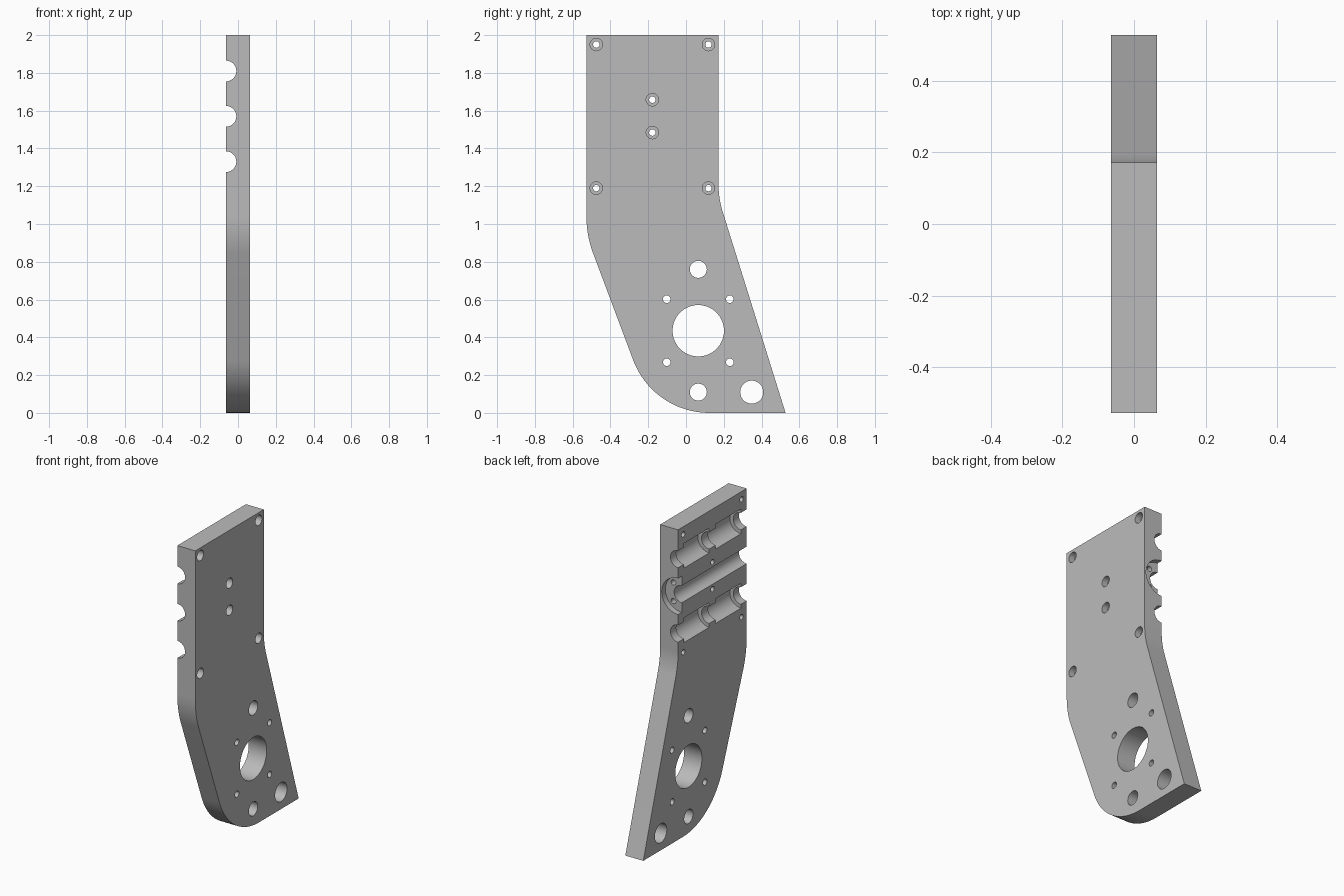
import bpy, bmesh, math
from mathutils import Vector

cube = bpy.data.objects.get("Cube")
if cube:
    bpy.data.objects.remove(cube, do_unlink=True)

HALF = 0.064        # half thickness of the plate
MID_Y = -0.178      # middle of the upper section
END_Y = 0.172       # rear edge of the upper section

grey = bpy.data.materials.new("plain grey")
grey.use_nodes = True
grey.diffuse_color = (0.5, 0.5, 0.5, 1)
grey.node_tree.nodes["Principled BSDF"].inputs["Base Color"].default_value = (0.5, 0.5, 0.5, 1)


def rounded(corners, steps=20):
    """Outline from (y, z, radius) corners, with tangent arcs at the corners."""
    out = []
    for i, (y, z, r) in enumerate(corners):
        p = Vector((y, z))
        if r == 0:
            out.append(p)
            continue
        a = (Vector(corners[i - 1][:2]) - p).normalized()
        b = (Vector(corners[(i + 1) % len(corners)][:2]) - p).normalized()
        half = a.angle(b) / 2
        centre = p + (a + b).normalized() * (r / math.sin(half))
        start = p + a * (r / math.tan(half)) - centre
        end = p + b * (r / math.tan(half)) - centre
        sweep = start.angle(end)
        for k in range(steps + 1):
            t = k / steps
            d = (start * math.sin((1 - t) * sweep) + end * math.sin(t * sweep)) / math.sin(sweep)
            out.append(centre + d)
    return out


# Plate: side profile extruded across x
outline = rounded([
    (-0.527, 2, 0), (-0.527, 0.939, 0.55), (-0.175, 0, 0.431),
    (0.527, 0, 0), (END_Y, 1.136, 0.5), (END_Y, 2, 0)])
bm = bmesh.new()
face = bm.faces.new([bm.verts.new((-HALF, p.x, p.y)) for p in outline])
side = bmesh.ops.extrude_face_region(bm, geom=[face])
bmesh.ops.translate(bm, vec=(2 * HALF, 0, 0),
                    verts=[v for v in side["geom"] if isinstance(v, bmesh.types.BMVert)])
bmesh.ops.recalc_face_normals(bm, faces=bm.faces)
mesh = bpy.data.meshes.new("side_plate")
bm.to_mesh(mesh)
bm.free()
plate = bpy.data.objects.new("side_plate", mesh)
bpy.context.collection.objects.link(plate)
mesh.materials.append(grey)


def cut(axis, centre, radius, length, sides=48):
    """Subtract a cylinder lying along x or y from the plate."""
    rot = (0, math.pi / 2, 0) if axis == "x" else (math.pi / 2, 0, 0)
    bpy.ops.mesh.primitive_cylinder_add(vertices=sides, radius=radius, depth=length,
                                        location=centre, rotation=rot)
    cutter = bpy.context.object
    cutter.hide_render = True
    cutter.data.materials.append(grey)
    mod = plate.modifiers.new("cut", "BOOLEAN")
    mod.operation, mod.solver, mod.object = "DIFFERENCE", "EXACT", cutter
    bpy.context.view_layer.objects.active = plate
    bpy.ops.object.modifier_apply(modifier=mod.name)
    bpy.data.objects.remove(cutter, do_unlink=True)


# Motor opening, four motor screw holes and the larger round holes
cut("x", (0, 0.065, 0.435), 0.136, 1, 64)
for dy in (-0.167, 0.167):
    for dz in (-0.167, 0.167):
        cut("x", (0, 0.065 + dy, 0.435 + dz), 0.02, 1, 32)
for y, z, r in ((0.065, 0.76, 0.045), (0.065, 0.11, 0.045), (0.348, 0.11, 0.061)):
    cut("x", (0, y, z), r, 1)

# Counterbored screw holes
screws = [(y, z) for y in (-0.475, 0.119) for z in (1.95, 1.19)]
screws += [(MID_Y, 1.658), (MID_Y, 1.484)]
for y, z in screws:
    cut("x", (0, y, z), 0.017, 1, 32)
    cut("x", (HALF, y, z), 0.033, 0.08, 32)

# Three half-round grooves, the outer two with wider bearing pockets
for z in (1.81, 1.57, 1.33):
    cut("y", (-HALF, MID_Y, z), 0.055, 2)
for z in (1.81, 1.33):
    for dy in (-0.162, 0.162):
        cut("y", (-HALF, MID_Y + dy, z), 0.08, 0.258)

# Flange recess and its screw holes at the rear end of the middle groove
cut("y", (-HALF, END_Y, 1.57), 0.117, 0.076, 64)
for dz in (-0.06, 0.06):
    cut("y", (-HALF + 0.06, END_Y, 1.57 + dz), 0.017, 0.26, 32)

bpy.ops.object.select_all(action="DESELECT")
plate.select_set(True)
bpy.context.view_layer.objects.active = plate
bpy.ops.object.shade_smooth_by_angle(angle=math.radians(30))
